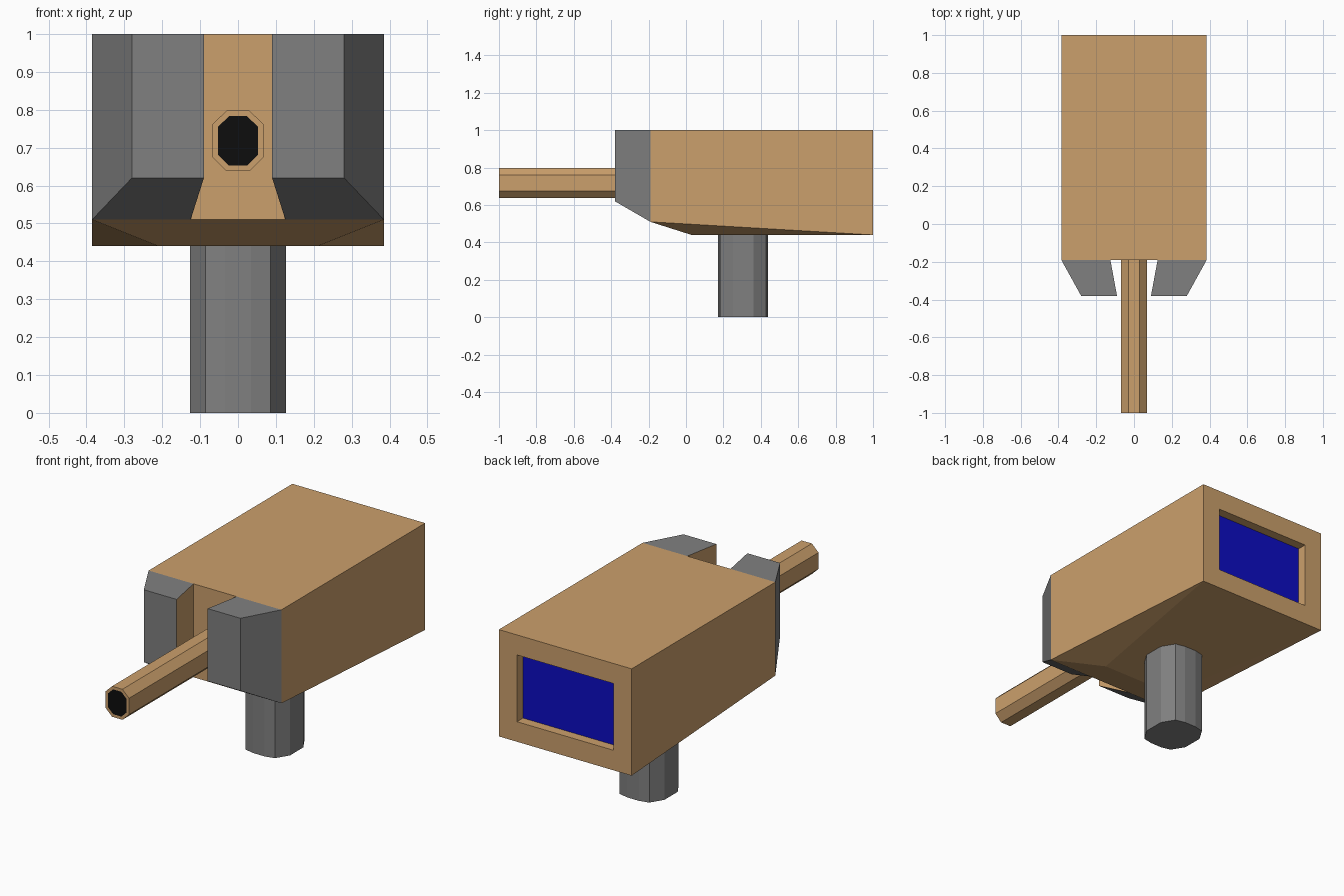
import bpy, bmesh
from mathutils import Vector

if "Cube" in bpy.data.objects:
    bpy.data.objects.remove(bpy.data.objects["Cube"])


def material(name, color):
    m = bpy.data.materials.new(name)
    m.diffuse_color = (*color, 1)
    m.use_nodes = True
    m.node_tree.nodes["Principled BSDF"].inputs["Base Color"].default_value = m.diffuse_color
    return m


TAN = material("tan", (0.60, 0.35, 0.15))
GREY = material("grey", (0.216, 0.216, 0.216))
BLUE = material("screen blue", (0.004, 0.004, 0.55))
BLACK = material("bore black", (0.004, 0.004, 0.004))


def finish(bm, name, mats):
    me = bpy.data.meshes.new(name)
    bm.to_mesh(me)
    bm.free()
    for m in mats:
        me.materials.append(m)
    ob = bpy.data.objects.new(name, me)
    bpy.context.collection.objects.link(ob)
    return ob


def hull(points):
    """Convex solid with its coplanar triangles merged."""
    bm = bmesh.new()
    for p in points:
        bm.verts.new(p)
    bmesh.ops.convex_hull(bm, input=bm.verts[:])
    bmesh.ops.dissolve_limit(bm, angle_limit=0.01, verts=bm.verts[:], edges=bm.edges[:])
    bmesh.ops.recalc_face_normals(bm, faces=bm.faces[:])
    bm.normal_update()
    return bm


def facing(bm, direction):
    return max(bm.faces, key=lambda f: f.normal.dot(Vector(direction)))


def four_way(quarter):
    """Mirror a quarter profile into all four quadrants."""
    return [(sx * a, sy * b) for a, b in quarter for sx in (-1, 1) for sy in (-1, 1)]


# Body: box with a tapered underside and a recessed rear screen
W = 0.385
pts = []
for s in (-1, 1):
    pts += [(s * W, -0.19, 1), (s * W, 1, 1), (s * W, 1, 0.44),
            (s * W, -0.19, 0.51), (s * 0.21, 0.03, 0.44)]
bm = hull(pts)
screen = facing(bm, (0, 1, 0))
bmesh.ops.inset_region(bm, faces=[screen], thickness=0.105, use_even_offset=True)
screen = bmesh.ops.extrude_discrete_faces(bm, faces=[screen])["faces"][0]
bmesh.ops.translate(bm, vec=(0, -0.05, 0), verts=screen.verts[:])
screen.material_index = 1
finish(bm, "body", [TAN, BLUE])

# Front cheek plates: grey tapered blocks with tan inner faces
for s, side in ((-1, "left"), (1, "right")):
    bm = hull([(s * x, -0.19, z) for x in (0.125, W) for z in (0.51, 1)] +
              [(s * x, -0.38, z) for x in (0.09, 0.28) for z in (0.62, 1)])
    facing(bm, (-s, 0, 0)).material_index = 1
    finish(bm, side + "_cheek", [GREY, TAN])

# Barrel with a black bore
profile = four_way([(0.068, 0.043), (0.03, 0.08)])
bm = hull([(x, y, 0.718 + z) for x, z in profile for y in (-1, -0.17)])
bore = facing(bm, (0, -1, 0))
bmesh.ops.inset_region(bm, faces=[bore], thickness=0.015, use_even_offset=True)
bore.material_index = 1
finish(bm, "barrel", [TAN, BLACK])

# Support post
profile = four_way([(0.127, 0.055), (0.086, 0.122), (0.034, 0.134)])
bm = hull([(x, 0.305 + y, z) for x, y in profile for z in (0, 0.46)])
finish(bm, "support_post", [GREY])
